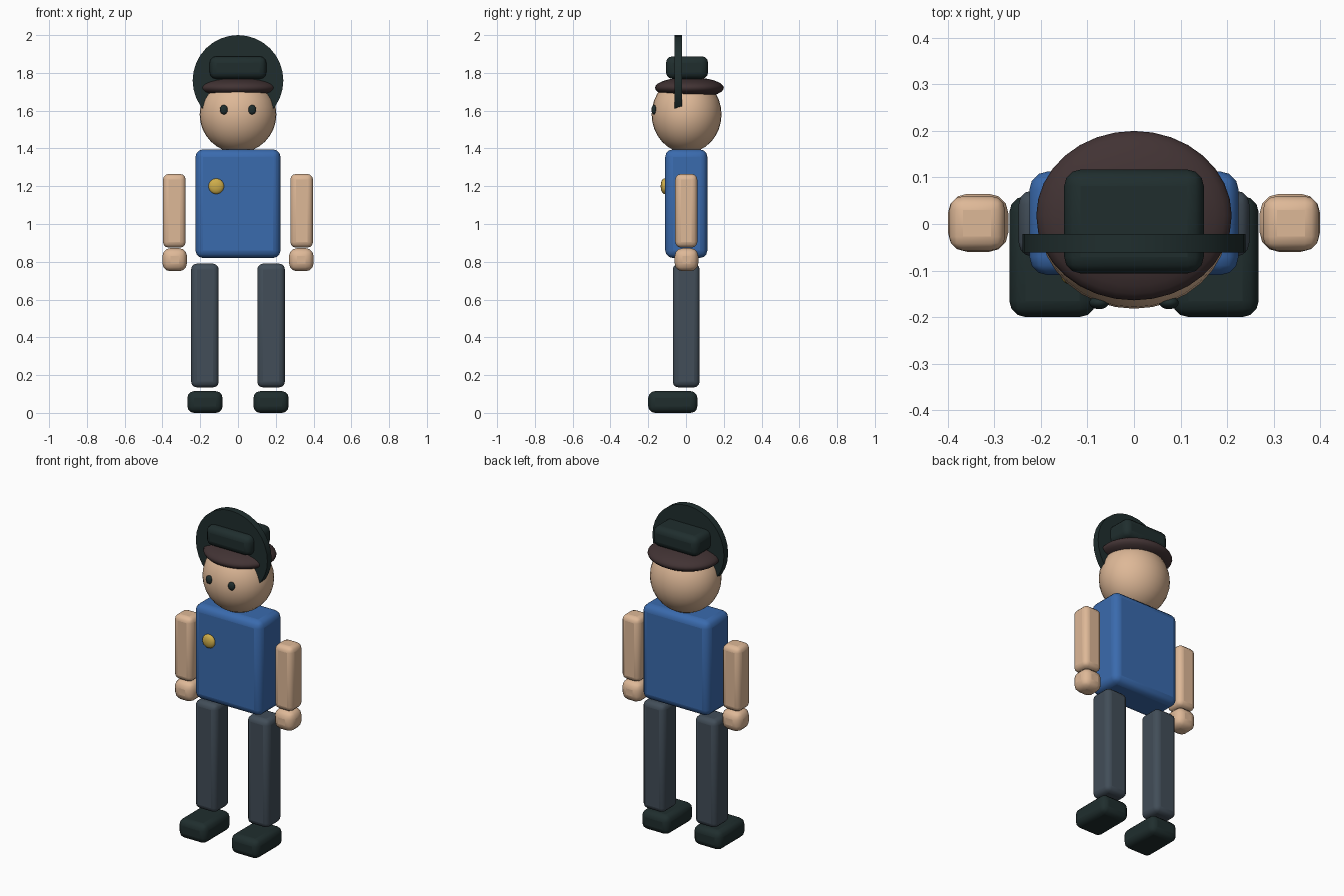
import bpy
import math

default = bpy.data.objects.get("Cube")
if default:
    bpy.data.objects.remove(default, do_unlink=True)


def material(name, rgb):
    m = bpy.data.materials.new(name)
    m.use_nodes = True
    m.diffuse_color = (*rgb, 1)
    m.node_tree.nodes["Principled BSDF"].inputs["Base Color"].default_value = (*rgb, 1)
    return m


skin = material("skin", (0.73, 0.48, 0.31))
blue = material("shirt blue", (0.042, 0.145, 0.42))
slate = material("trouser slate", (0.054, 0.075, 0.098))
dark = material("dark green black", (0.014, 0.027, 0.027))
brown = material("dark brown", (0.054, 0.033, 0.034))
gold = material("badge gold", (0.62, 0.42, 0.07))


def finish(name, mat, angle):
    ob = bpy.context.object
    ob.name = name
    ob.data.materials.append(mat)
    bpy.ops.object.transform_apply(location=False, rotation=True, scale=True)
    bpy.ops.object.shade_smooth_by_angle(angle=math.radians(angle))
    return ob


def rounded_box(name, mat, x, y, z, radius):
    """Box spanning the given (low, high) ranges, with rounded edges."""
    spans = (x, y, z)
    bpy.ops.mesh.primitive_cube_add(size=1, location=[(a + b) / 2 for a, b in spans])
    bpy.context.object.scale = [b - a for a, b in spans]
    ob = finish(name, mat, 50)
    bevel = ob.modifiers.new("Rounding", "BEVEL")
    bevel.width = radius
    bevel.segments = 3
    bpy.ops.object.modifier_apply(modifier=bevel.name)
    bpy.ops.object.shade_smooth_by_angle(angle=math.radians(50))
    return ob


def ellipsoid(name, mat, centre, radii):
    bpy.ops.mesh.primitive_uv_sphere_add(segments=32, ring_count=16, radius=1, location=centre)
    bpy.context.object.scale = radii
    return finish(name, mat, 60)


# Torso and badge
rounded_box("torso", blue, (-0.225, 0.225), (-0.11, 0.113), (0.82, 1.395), 0.04)
ellipsoid("badge", gold, (-0.115, -0.115, 1.2), (0.041, 0.019, 0.041))

# Head, hair band and cap
ellipsoid("head", skin, (0, 0.003, 1.58), (0.203, 0.185, 0.203))
ellipsoid("hair_band", brown, (0, 0.018, 1.721), (0.21, 0.182, 0.056))
rounded_box("cap_top", dark, (-0.15, 0.15), (-0.106, 0.117), (1.768, 1.888), 0.035)

# Upright disc brim
bpy.ops.mesh.primitive_cylinder_add(vertices=32, radius=0.24, depth=0.04,
                                    location=(0, -0.041, 1.76),
                                    rotation=(math.pi / 2, 0, 0))
finish("cap_brim", dark, 30)

# Paired parts
for side, s in (("left", 1), ("right", -1)):
    def span(a, b):
        return tuple(sorted((s * a, s * b)))

    ellipsoid(side + "_eye", dark, (s * 0.075, -0.169, 1.605), (0.021, 0.014, 0.025))
    rounded_box(side + "_arm", skin, span(0.277, 0.397), (-0.057, 0.06), (0.875, 1.265), 0.03)
    rounded_box(side + "_hand", skin, span(0.27, 0.4), (-0.06, 0.065), (0.75, 0.872), 0.042)
    rounded_box(side + "_leg", slate, span(0.102, 0.248), (-0.07, 0.072), (0.135, 0.79), 0.03)
    rounded_box(side + "_shoe", dark, span(0.082, 0.268), (-0.2, 0.06), (0, 0.115), 0.035)
